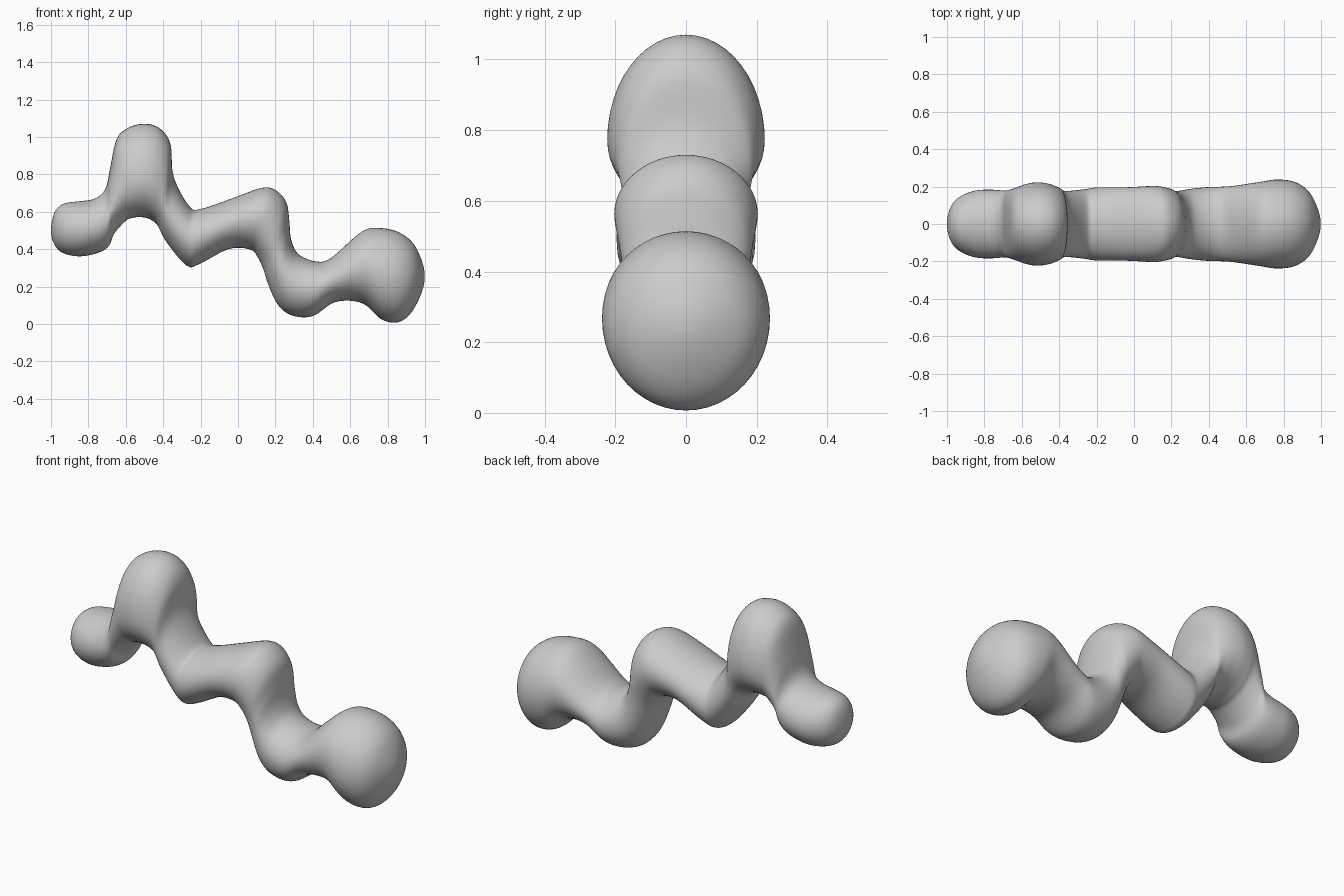
import bpy, bmesh, math

if "Cube" in bpy.data.objects:
    bpy.data.objects.remove(bpy.data.objects["Cube"])

SEGMENTS = 48   # points round each section
STEPS = 8       # sections between two stations

# Stations along the body: top x, top z, bottom x, bottom z, half width in y
stations = [
    (-1.00, .505, -1.00, .505, 0),        # left tip
    (-.98, .60, -.985, .43, .088),
    (-.93, .645, -.94, .38, .145),
    (-.85, .657, -.85, .36, .18),         # left ball
    (-.77, .67, -.75, .378, .185),
    (-.71, .72, -.69, .415, .18),
    (-.683, .84, -.663, .48, .183),       # upright lobe
    (-.65, .99, -.60, .55, .20),
    (-.59, 1.05, -.565, .565, .216),
    (-.505, 1.073, -.525, .57, .225),
    (-.42, 1.05, -.475, .56, .216),
    (-.36, .965, -.43, .525, .195),
    (-.345, .79, -.385, .44, .178),
    (-.26, .63, -.275, .31, .187),        # middle lobe
    (-.195, .617, -.205, .32, .197),
    (-.02, .677, -.05, .40, .198),
    (.13, .73, .065, .397, .205),
    (.205, .715, .105, .355, .20),
    (.26, .65, .135, .29, .188),
    (.275, .55, .16, .213, .178),
    (.285, .45, .21, .105, .18),
    (.325, .373, .285, .045, .19),        # low bend
    (.42, .335, .40, .04, .20),
    (.50, .355, .52, .117, .203),
    (.66, .495, .665, .11, .225),         # right ball
    (.765, .515, .77, .02, .24),
    (.875, .485, .87, .011, .222),
    (.955, .405, .95, .095, .15),
    (1.00, .25, 1.00, .25, 0),            # right tip
]


def mirrored(s):
    """Station on the far side of a tip, so the end closes round."""
    return (s[2], s[3], s[0], s[1], -s[4])


def spline(a, b, c, d, t):
    return [0.5 * (2 * q + (r - p) * t + (2 * p - 5 * q + 4 * r - s) * t * t
                   + (3 * q - p - 3 * r + s) * t ** 3)
            for p, q, r, s in zip(a, b, c, d)]


def section(bm, s):
    """Egg-shaped ring between a top and a bottom point."""
    xt, zt, xb, zb, w = s
    mid = (xt + xb) / 2
    widest = 0.5 - 0.1 * math.exp(-((mid + 0.51) / 0.2) ** 4)
    ring = []
    for i in range(SEGMENTS):
        a = 2 * math.pi * i / SEGMENTS
        h = math.sin(a)
        f = widest + h * ((1 - widest) if h > 0 else widest)
        ring.append(bm.verts.new((xb + (xt - xb) * f, w * math.cos(a),
                                  zb + (zt - zb) * f)))
    return ring


# Loft the sections into one closed skin
bm = bmesh.new()
path = [mirrored(stations[1])] + stations + [mirrored(stations[-2])]
rings = []
for k in range(len(stations) - 1):
    for j in range(STEPS):
        if k or j:
            rings.append(section(bm, spline(*path[k:k + 4], j / STEPS)))

for r0, r1 in zip(rings, rings[1:]):
    for i in range(SEGMENTS):
        n = (i + 1) % SEGMENTS
        bm.faces.new((r0[i], r0[n], r1[n], r1[i]))

# Round tips
for ring, tip in ((rings[0], stations[0]), (rings[-1], stations[-1])):
    pole = bm.verts.new((tip[0], 0, tip[1]))
    for i in range(SEGMENTS):
        bm.faces.new((ring[i], ring[(i + 1) % SEGMENTS], pole))

bmesh.ops.recalc_face_normals(bm, faces=bm.faces)
for face in bm.faces:
    face.smooth = True
mesh = bpy.data.meshes.new("lumpy_body")
bm.to_mesh(mesh)
bm.free()
body = bpy.data.objects.new("lumpy_body", mesh)
bpy.context.collection.objects.link(body)

# Even out the blends between lobes
smooth = body.modifiers.new("soften", 'SMOOTH')
smooth.factor = 0.5
smooth.iterations = 8
